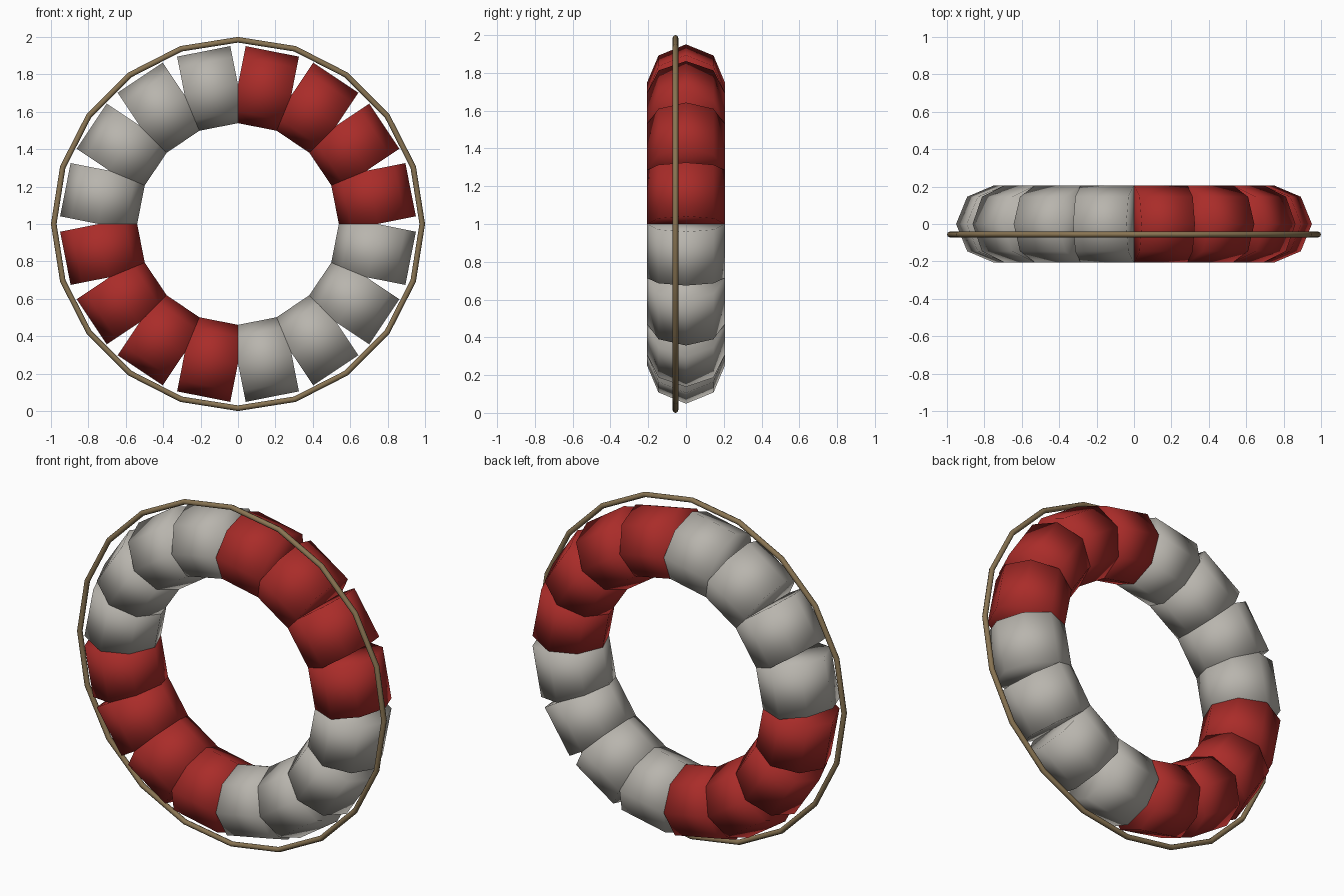
import bpy
from math import pi, sin, cos

if "Cube" in bpy.data.objects:
    bpy.data.objects.remove(bpy.data.objects["Cube"])

SEGMENTS = 16
RING_R, TUBE_R, SEG_LEN = 0.735, 0.206, 0.29
CENTRE_Z = 1.0


def material(name, rgb):
    m = bpy.data.materials.new(name)
    m.diffuse_color = (*rgb, 1)
    m.use_nodes = True
    m.node_tree.nodes["Principled BSDF"].inputs["Base Color"].default_value = m.diffuse_color
    return m


red = material("red", (0.40, 0.025, 0.022))
pale = material("pale_grey", (0.48, 0.46, 0.42))
tan = material("rope_tan", (0.25, 0.175, 0.085))


def finish(name, mat):
    ob = bpy.context.object
    ob.name = name
    ob.data.materials.append(mat)
    bpy.ops.object.shade_smooth()


# Float ring: short octagonal drums laid tangentially, colours change every quarter
for i in range(SEGMENTS):
    a = (i + 0.5) * 2 * pi / SEGMENTS
    bpy.ops.mesh.primitive_cylinder_add(
        vertices=8, radius=TUBE_R, depth=SEG_LEN,
        location=(RING_R * cos(a), 0, CENTRE_Z + RING_R * sin(a)),
        rotation=(0, -a, 0))
    finish(f"float_segment_{i + 1}", red if (i // 4) % 2 == 0 else pale)

# Grab rope: thin 20-sided hoop around the outside, slightly to the front
bpy.ops.mesh.primitive_torus_add(
    major_segments=20, minor_segments=8, major_radius=0.985, minor_radius=0.015,
    location=(0, -0.056, CENTRE_Z), rotation=(pi / 2, 0, 0))
finish("grab_rope", tan)
